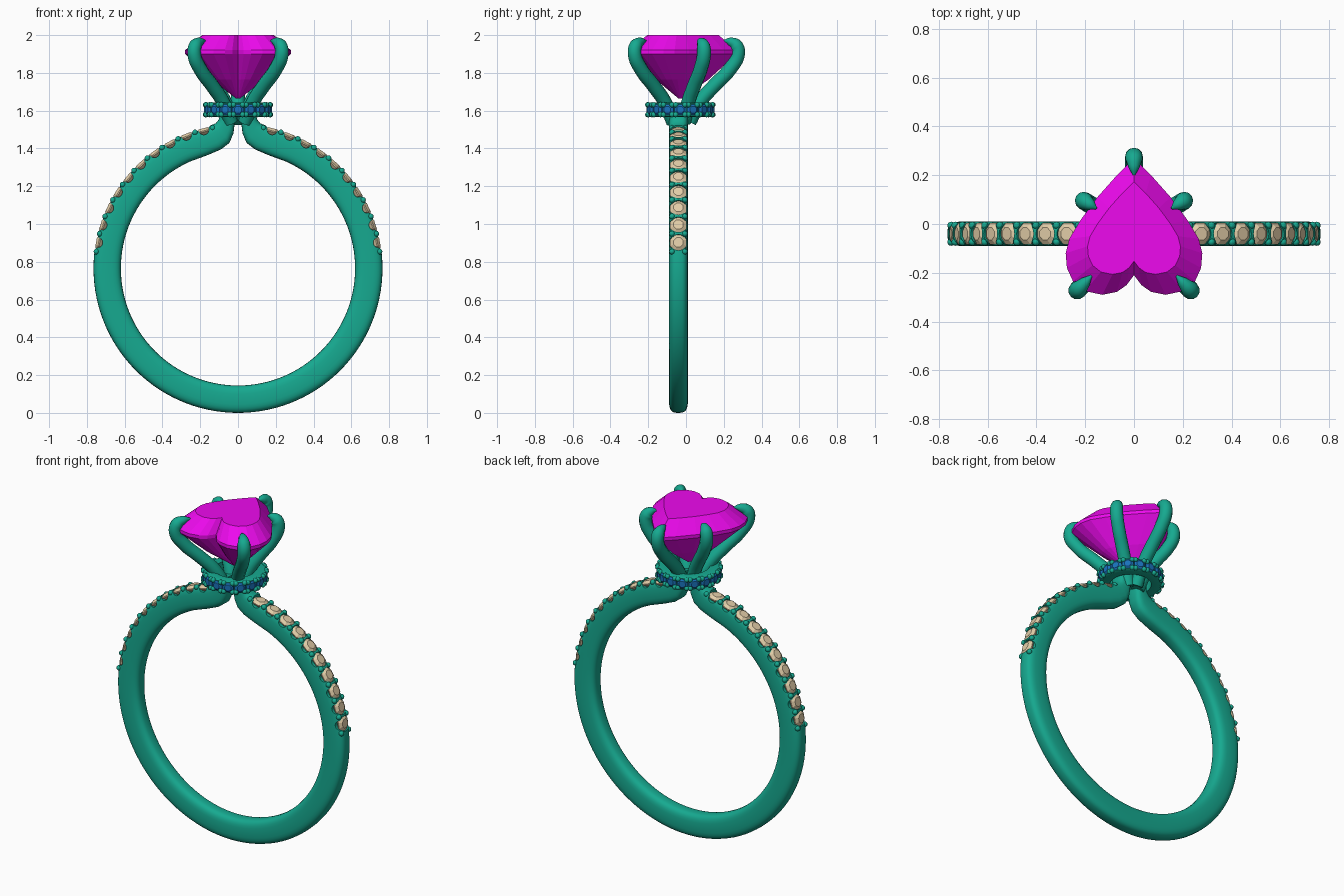
import bpy, bmesh, math
from mathutils import Vector, Matrix

if "Cube" in bpy.data.objects:
    bpy.data.objects.remove(bpy.data.objects["Cube"])


def material(name, rgb):
    m = bpy.data.materials.new(name)
    m.diffuse_color = (*rgb, 1)
    m.use_nodes = True
    m.node_tree.nodes["Principled BSDF"].inputs["Base Color"].default_value = m.diffuse_color
    return m


METAL = material("teal_metal", (0.008, 0.40, 0.28))
MAGENTA = material("magenta_gem", (0.85, 0.003, 0.85))
BLUE = material("blue_gem", (0.01, 0.17, 0.50))
BEIGE = material("beige_gem", (0.76, 0.61, 0.39))
BAND_Y, CZ, R_IN, R_OUT = -0.04, 0.765, 0.62, 0.765
HEAD = Vector((0, -0.03, 1.605))


def finish(name, bm, mat=None, smooth=None):
    bmesh.ops.recalc_face_normals(bm, faces=bm.faces)
    me = bpy.data.meshes.new(name)
    bm.to_mesh(me)
    bm.free()
    ob = bpy.data.objects.new(name, me)
    bpy.context.collection.objects.link(ob)
    if mat:
        me.materials.append(mat)
    if smooth:
        shade(ob, smooth)
    return ob


def select(ob):
    bpy.ops.object.select_all(action='DESELECT')
    ob.select_set(True)
    bpy.context.view_layer.objects.active = ob


def shade(ob, angle):
    select(ob)
    bpy.ops.object.shade_smooth_by_angle(angle=math.radians(angle))


def loft(bm, rings, closed=False):
    """Skin equal-sized rings of points; cap the ends unless closed."""
    vs = [[bm.verts.new(p) for p in r] for r in rings]
    n = len(vs[0])
    pairs = list(zip(vs, vs[1:])) + ([(vs[-1], vs[0])] if closed else [])
    for a, b in pairs:
        for i in range(n):
            j = (i + 1) % n
            bm.faces.new((a[i], a[j], b[j], b[i]))
    if not closed:
        bm.faces.new(vs[0])
        bm.faces.new(vs[-1])
    return vs


def frame(loc, normal):
    return Matrix.Translation(loc) @ Vector(normal).to_track_quat('Z', 'Y').to_matrix().to_4x4()


def small_stone(bm, loc, normal, r):
    """Eight-sided brilliant: table, girdle and pointed base."""
    m = frame(loc, normal)
    rings = []
    for f, z in ((0.58, 0.36), (1, 0.08), (1, -0.05), (0.12, -0.8)):
        rings.append([m @ Vector((r * f * math.cos(a), r * f * math.sin(a), r * z))
                      for a in (math.tau * (k + 0.5) / 8 for k in range(8))])
    loft(bm, rings)


def bead(bm, loc, r):
    bmesh.ops.create_uvsphere(bm, u_segments=10, v_segments=6, radius=r,
                              matrix=Matrix.Translation(loc))


def radial(deg, r, side=1, y=0.0):
    a = math.radians(deg)
    return Vector((side * r * math.cos(a), BAND_Y + y, CZ + r * math.sin(a)))


# Band: inner/outer edge stations, ending in two upturned shoulders
half = [(radial(d, R_IN), radial(d, R_OUT)) for d in range(-87, 67, 3)]
for xi, zi, xo, zo in ((.16, 1.365, .215, 1.497), (.09, 1.395, .155, 1.518),
                       (.045, 1.43, .118, 1.533), (.024, 1.48, .102, 1.553),
                       (.018, 1.53, .098, 1.57), (.018, 1.60, .098, 1.60)):
    half.append((Vector((xi, BAND_Y, zi)), Vector((xo, BAND_Y, zo))))
flip = Vector((-1, 1, 1))
stations = [(p * flip, q * flip) for p, q in reversed(half)]
stations += [(radial(-90, R_IN), radial(-90, R_OUT))] + half


def section(p, q, n=28):
    mid, u = (p + q) / 2, (q - p) / 2
    pts = []
    for k in range(n):
        c, s = math.cos(math.tau * k / n), math.sin(math.tau * k / n)
        c, s = (math.copysign(abs(v) ** 0.65, v) for v in (c, s))
        pts.append(mid + u * c + Vector((0, 0.05 * s, 0)))
    return pts


bm = bmesh.new()
loft(bm, [section(p, q) for p, q in stations])
band = finish("band", bm, METAL)

# Stone seats and side scallops cut into the shoulders, with stones and beads
STEP, FIRST, COUNT = 7.3, 10.4, 10
seats, scallops, stones, beads = (bmesh.new() for _ in range(4))
for side in (-1, 1):
    for i in range(COUNT):
        d = FIRST + STEP * i
        n = radial(d, 1, side) - radial(d, 0, side)
        bmesh.ops.create_cone(seats, cap_ends=True, segments=16, radius1=0.043, radius2=0.043,
                              depth=0.08, matrix=frame(radial(d, 0.779, side), n))
        bmesh.ops.create_cone(scallops, cap_ends=True, segments=16, radius1=0.028, radius2=0.028,
                              depth=0.2, matrix=frame(radial(d, 0.757, side), (0, 1, 0)))
        small_stone(stones, radial(d, 0.747, side), n, 0.047)
    for i in range(COUNT + 1):
        for y in (-0.034, 0.034):
            bead(beads, radial(FIRST + STEP * (i - 0.5), 0.755, side, y), 0.0155)
for name, cut in (("seat_cutter", seats), ("scallop_cutter", scallops)):
    cutter = finish(name, cut)
    cutter.hide_render = True
    mod = band.modifiers.new(name, 'BOOLEAN')
    mod.operation, mod.solver, mod.object = 'DIFFERENCE', 'EXACT', cutter
    select(band)
    bpy.ops.object.modifier_apply(modifier=mod.name)
    bpy.data.objects.remove(cutter)
shade(band, 35)
finish("band_stones", stones, BEIGE)
finish("band_beads", beads, METAL, 60)

# Collar under the centre stone: wall with two rails
bm = bmesh.new()
profile = ((.115, -.035), (.115, .035), (.16, .038), (.174, .032), (.172, .022), (.15, .016),
           (.15, -.016), (.172, -.022), (.174, -.032), (.16, -.038))
loft(bm, [[HEAD + Vector((r * math.cos(a), r * math.sin(a), z)) for r, z in profile]
          for a in (math.tau * k / 64 for k in range(64))], closed=True)
finish("collar", bm, METAL, 40)

# Collar stones and beads
stones, beads = bmesh.new(), bmesh.new()
N = 16
for k in range(N):
    a, b = math.tau * k / N, math.tau * (k + 0.5) / N
    n = Vector((math.cos(a), math.sin(a), 0))
    small_stone(stones, HEAD + n * 0.168, n, 0.034)
    for da in (-0.055, 0.055):
        for z in (-0.026, 0.026):
            bead(beads, HEAD + Vector((0.174 * math.cos(b + da), 0.174 * math.sin(b + da), z)), 0.0145)
finish("collar_stones", stones, BLUE)
finish("collar_beads", beads, METAL, 60)

# Five claws: tapered curves bending in over the centre stone
claw = ((.16, 1.54, 1), (.35, 1.65, 1), (.58, 1.73, 1), (.86, 1.82, 1), (1, 1.90, 1),
        (.97, 1.945, .95), (.86, 1.965, .62), (.75, 1.97, .12))
for name, x, y in (("back_claw", 0, .275), ("right_claw", .205, .095), ("left_claw", -.205, .095),
                   ("front_right_claw", .232, -.272), ("front_left_claw", -.232, -.272)):
    cu = bpy.data.curves.new(name, 'CURVE')
    cu.dimensions, cu.bevel_depth, cu.bevel_resolution = '3D', 0.037, 4
    cu.use_fill_caps = True
    sp = cu.splines.new('BEZIER')
    sp.bezier_points.add(len(claw) - 1)
    sp.resolution_u = 6
    for p, (f, z, r) in zip(sp.bezier_points, claw):
        p.co = (x * f, HEAD.y + (y - HEAD.y) * f, z)
        p.handle_left_type = p.handle_right_type = 'AUTO'
        p.radius = r
    cu.materials.append(METAL)
    ob = bpy.data.objects.new(name, cu)
    bpy.context.collection.objects.link(ob)
    select(ob)
    bpy.ops.object.convert(target='MESH')
    shade(bpy.context.object, 60)

# Heart-cut centre stone: table, girdle and pavilion down to a point
right = [(.07, .20), (.15, .11), (.22, .015), (.265, -.06), (.28, -.12), (.275, -.18), (.25, -.235),
         (.20, -.275), (.13, -.29), (.07, -.278), (.03, -.25)]
heart = [(0, .268)] + right + [(0, -.21)] + [(-x, y) for x, y in reversed(right)]
bm = bmesh.new()
rings = loft(bm, [[(x * f, HEAD.y + (y - HEAD.y) * f, z) for x, y in heart]
                  for f, z in ((.68, 2.0), (1, 1.92), (1, 1.90), (.5, 1.765), (.04, 1.665))])
finish("heart_stone", bm, MAGENTA)
